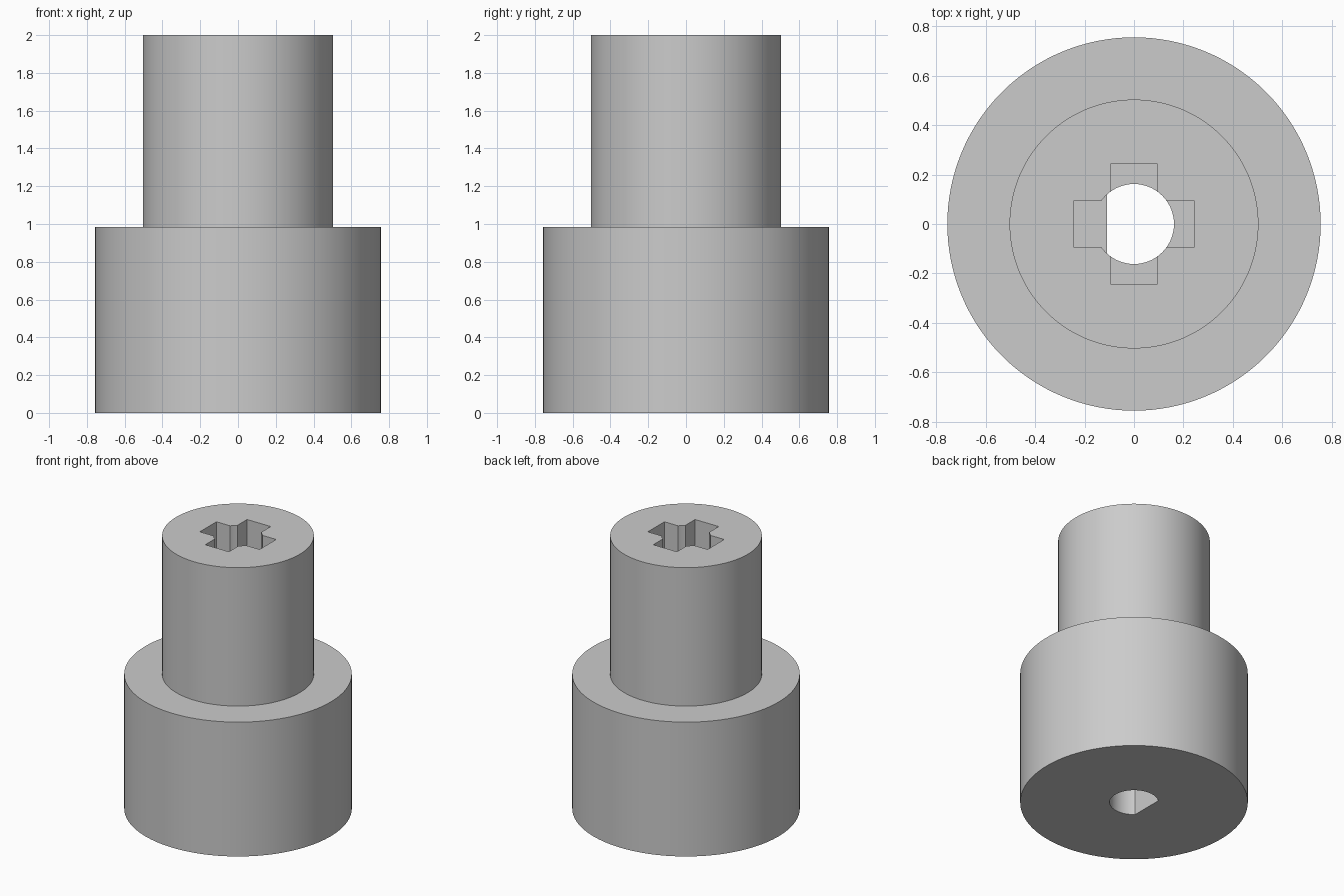
import bpy
import bmesh
from mathutils import Matrix, Vector

cube = bpy.data.objects.get("Cube")
if cube:
    bpy.data.objects.remove(cube)

SHOULDER, TOP = 0.985, 2.0
BASE_R, NECK_R, BORE_R = 0.756, 0.504, 0.162
ARM_REACH, ARM_HALF, FLAT_X = 0.242, 0.096, -0.11

grey = bpy.data.materials.new("plain grey")
grey.use_nodes = True
colour = (0.6, 0.6, 0.6, 1)
grey.diffuse_color = colour
grey.node_tree.nodes["Principled BSDF"].inputs["Base Color"].default_value = colour


def add_object(name, bm):
    mesh = bpy.data.meshes.new(name)
    bmesh.ops.recalc_face_normals(bm, faces=bm.faces)
    bm.to_mesh(mesh)
    bm.free()
    mesh.materials.append(grey)
    obj = bpy.data.objects.new(name, mesh)
    bpy.context.collection.objects.link(obj)
    return obj


def block(name, low, high):
    low, high = Vector(low), Vector(high)
    bm = bmesh.new()
    bmesh.ops.create_cube(bm, size=1, matrix=Matrix.Translation((low + high) / 2)
                          @ Matrix.Diagonal((*(high - low), 1)))
    return add_object(name, bm)


def cylinder(name, radius, z0, z1, segments):
    bm = bmesh.new()
    bmesh.ops.create_cone(bm, cap_ends=True, segments=segments, radius1=radius,
                          radius2=radius, depth=z1 - z0,
                          matrix=Matrix.Translation((0, 0, (z0 + z1) / 2)))
    return add_object(name, bm)


def cut(target, cutter):
    mod = target.modifiers.new("cut", 'BOOLEAN')
    mod.operation, mod.solver, mod.object = 'DIFFERENCE', 'EXACT', cutter
    bpy.context.view_layer.objects.active = target
    bpy.ops.object.modifier_apply(modifier=mod.name)
    bpy.data.objects.remove(cutter)


# Stepped body: wide base, with the top ring inset and extruded into the neck
body = cylinder("stepped_adapter_body", BASE_R, 0, SHOULDER, 128)
bm = bmesh.new()
bm.from_mesh(body.data)
cap = max(bm.faces, key=lambda f: f.calc_center_median().z)
bmesh.ops.inset_region(bm, faces=[cap], thickness=0.1)
for v in cap.verts:
    v.co.xy = v.co.xy.normalized() * NECK_R
neck = bmesh.ops.extrude_face_region(bm, geom=[cap])["geom"]
for v in neck:
    if isinstance(v, bmesh.types.BMVert):
        v.co.z = TOP
if cap.is_valid:
    bmesh.ops.delete(bm, geom=[cap], context='FACES_ONLY')
bmesh.ops.recalc_face_normals(bm, faces=bm.faces)
bm.to_mesh(body.data)
bm.free()

# Through bore, with a flat side in the base
bore = cylinder("bore_cutter", BORE_R, -0.1, TOP + 0.1, 64)
cut(bore, block("flat_block", (-0.5, -0.5, -0.5), (FLAT_X, 0.5, SHOULDER)))
cut(body, bore)

# Cross socket down the neck
for x, y in ((ARM_REACH, ARM_HALF), (ARM_HALF, ARM_REACH)):
    cut(body, block("socket_arm", (-x, -y, SHOULDER), (x, y, TOP + 0.1)))

bpy.ops.object.select_all(action='DESELECT')
body.select_set(True)
bpy.context.view_layer.objects.active = body
bpy.ops.object.shade_smooth_by_angle(angle=0.5)
